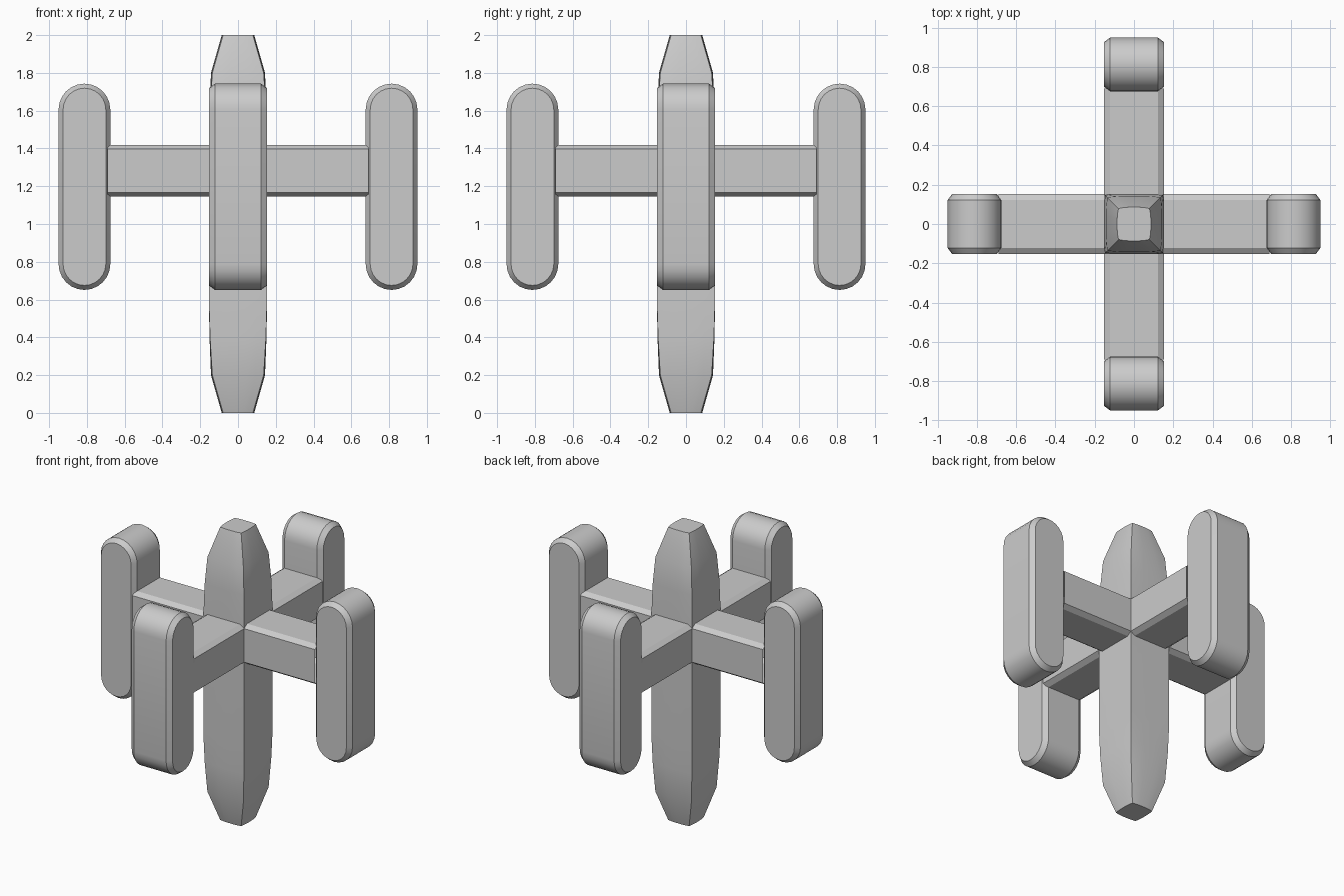
import bpy, bmesh, math
from mathutils import Matrix

if "Cube" in bpy.data.objects:
    bpy.data.objects.remove(bpy.data.objects["Cube"])

W = 0.154                      # half width shared by column, arms and pods
ARM_Z = (1.145, 1.167, 1.396, 1.418)


def loft(name, rings, cap_start=False, cap_end=False, turn=0.0):
    """Skin a list of equal-length point rings, optionally capping the ends."""
    bm = bmesh.new()
    rot = Matrix.Rotation(turn, 3, 'Z')
    loops = []
    for ring in rings:
        loop = []
        for p in ring:
            v = bm.verts.new(p)
            v.co = rot @ v.co
            loop.append(v)
        loops.append(loop)
    n = len(rings[0])
    for a, b in zip(loops, loops[1:]):
        for i in range(n):
            j = (i + 1) % n
            bm.faces.new((a[i], a[j], b[j], b[i]))
    if cap_start:
        bm.faces.new(loops[0][::-1])
    if cap_end:
        bm.faces.new(loops[-1])
    bmesh.ops.recalc_face_normals(bm, faces=bm.faces[:])
    mesh = bpy.data.meshes.new(name)
    bm.to_mesh(mesh)
    bm.free()
    ob = bpy.data.objects.new(name, mesh)
    bpy.context.collection.objects.link(ob)
    bpy.ops.object.select_all(action='DESELECT')
    ob.select_set(True)
    bpy.context.view_layer.objects.active = ob
    bpy.ops.object.shade_smooth_by_angle(angle=math.radians(30))
    return ob


def pillow_square(mid, corner, z, segs=6):
    """Square with slightly bulging sides and sharp corners."""
    pts = []
    for k in range(4):
        c, s = round(math.cos(k * math.pi / 2)), round(math.sin(k * math.pi / 2))
        for i in range(segs):
            t = -1 + 2 * i / segs
            x = mid - (mid - corner) * abs(t) ** 3
            y = corner * t
            pts.append((c * x - s * y, s * x + c * y, z))
    return pts


def stadium(cx, y, r, z0, z1, segs=12):
    """Upright slot outline with round ends, in the xz plane."""
    pts = []
    for zc, start in ((z1, 0.0), (z0, math.pi)):
        for i in range(segs + 1):
            a = start + math.pi * i / segs
            pts.append((cx + r * math.cos(a), y, zc + r * math.sin(a)))
    return pts


# Central column: tapered ends, one half below and one above the arms
lower = [(0.086, 0.079, 0.0), (0.143, 0.136, 0.2), (0.151, 0.148, 0.4),
         (W, W, 0.6), (W, W, ARM_Z[1])]
upper = [(0.086, 0.079, 2.0), (0.143, 0.136, 1.8), (0.151, 0.148, 1.62),
         (W, W, ARM_Z[2])]
loft("lower_column", [pillow_square(*r) for r in lower], cap_start=True)
loft("upper_column", [pillow_square(*r) for r in upper], cap_start=True)

# Arm section: chamfered box, mitred where the four arms meet
c = W - 0.032
half = [(0, ARM_Z[0]), (c, ARM_Z[0]), (W, ARM_Z[1]),
        (W, ARM_Z[2]), (c, ARM_Z[3]), (0, ARM_Z[3])]
section = half + [(-y, z) for y, z in half[-2:0:-1]]

for i, side in enumerate(("right", "back", "left", "front")):
    turn = i * math.pi / 2
    loft(side + "_arm", [[(abs(y), y, z) for y, z in section],
                         [(0.69, y, z) for y, z in section]], turn=turn)
    # Rounded upright pod with chamfered rims
    pod = [(-W, 0.113), (-c, 0.137), (c, 0.137), (W, 0.113)]
    loft(side + "_pod", [stadium(0.813, y, r, 0.788, 1.606) for y, r in pod],
         cap_start=True, cap_end=True, turn=turn)
